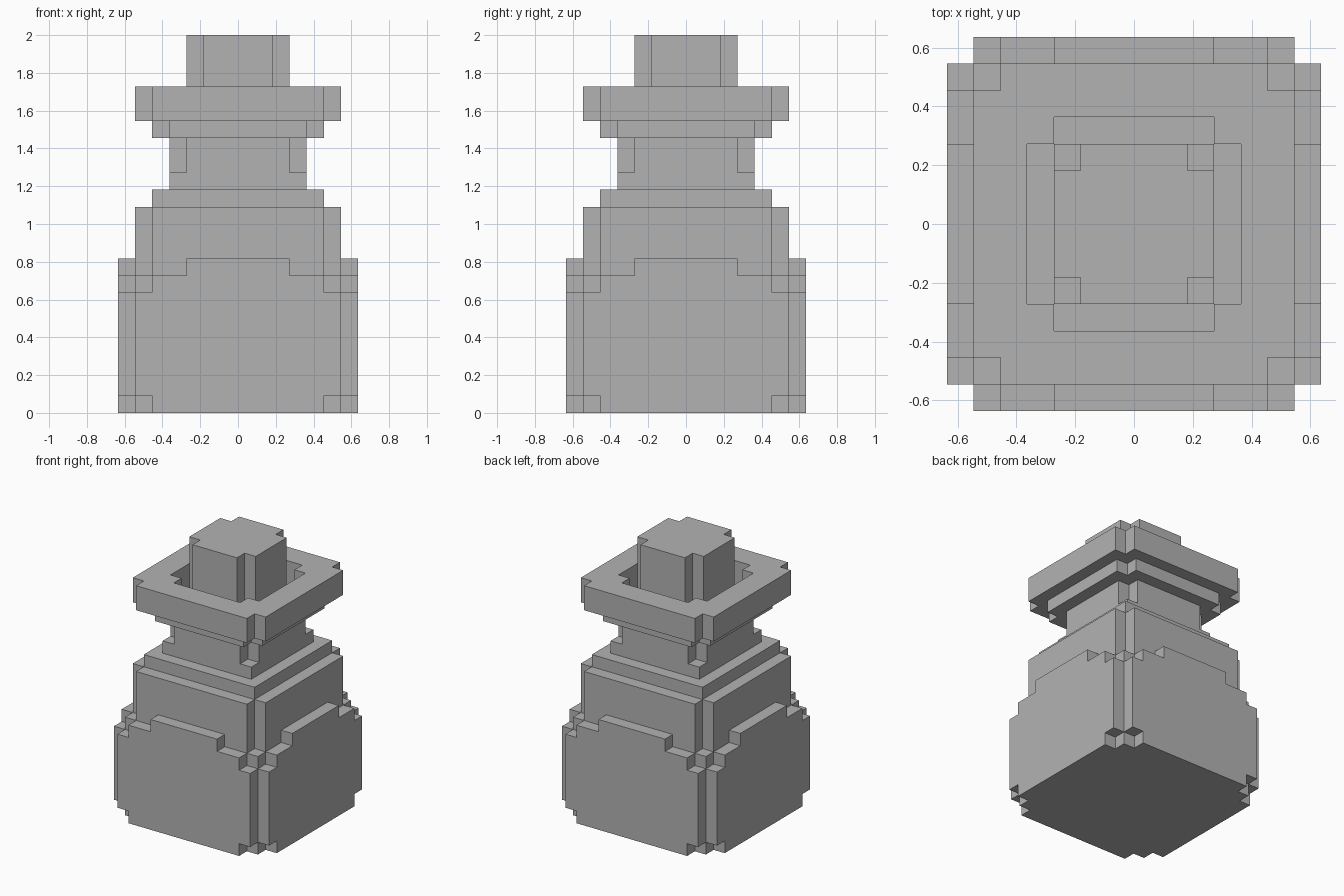
import bpy
import bmesh
from mathutils import Matrix, Vector
from math import pi

U = 2 / 22  # one block

cube = bpy.data.objects.get("Cube")
if cube:
    bpy.data.objects.remove(cube, do_unlink=True)

grey = bpy.data.materials.new("stone grey")
grey.use_nodes = True
grey.diffuse_color = (0.45, 0.45, 0.45, 1)
grey.node_tree.nodes["Principled BSDF"].inputs["Base Color"].default_value = grey.diffuse_color


def outline(half, notch):
    """Square outline in blocks, with square corners cut out when notch > 0."""
    a, b = half, half - notch
    corner = [(a, b), (b, b), (b, a)] if notch else [(a, a)]
    points = []
    for _ in range(4):
        points += corner
        corner = [(-y, x) for x, y in corner]
    return points


def finish(name, bm):
    bmesh.ops.recalc_face_normals(bm, faces=bm.faces)
    bmesh.ops.scale(bm, vec=Vector((U, U, U)), verts=bm.verts)
    mesh = bpy.data.meshes.new(name)
    bm.to_mesh(mesh)
    bm.free()
    mesh.materials.append(grey)
    obj = bpy.data.objects.new(name, mesh)
    bpy.context.collection.objects.link(obj)
    return obj


def prism(name, shape, low, high, hole=None):
    """Upright prism, optionally with a matching hole through it."""
    bm = bmesh.new()

    def loop(points, z):
        return [bm.verts.new((x, y, z)) for x, y in points]

    def band(first, second):
        for i in range(len(first)):
            j = (i + 1) % len(first)
            bm.faces.new((first[i], first[j], second[j], second[i]))

    bottom, top = loop(shape, low), loop(shape, high)
    band(bottom, top)
    if hole:
        inner_bottom, inner_top = loop(hole, low), loop(hole, high)
        band(inner_bottom, inner_top)
        band(bottom, inner_bottom)
        band(top, inner_top)
    else:
        bm.faces.new(bottom)
        bm.faces.new(top)
    return finish(name, bm)


def side_plate(name, angle):
    """Stepped panel, one block thick, on one side of the body."""
    half = [(5, 0), (5, 1), (6, 1), (6, 7), (5, 7), (5, 8), (3, 8), (3, 9)]
    points = half + [(-x, z) for x, z in reversed(half)]
    bm = bmesh.new()
    face = bm.faces.new([bm.verts.new((x, -7, z)) for x, z in points])
    extruded = bmesh.ops.extrude_face_region(bm, geom=[face], use_keep_orig=True)
    moved = [v for v in extruded["geom"] if isinstance(v, bmesh.types.BMVert)]
    bmesh.ops.translate(bm, vec=(0, 1, 0), verts=moved)
    bmesh.ops.rotate(bm, cent=(0, 0, 0), matrix=Matrix.Rotation(angle, 3, "Z"), verts=bm.verts)
    return finish(name, bm)


# Body with a stepped panel on each side
prism("lower_body", outline(6, 0), 0, 8)
for i, side in enumerate(("front", "left", "back", "right")):
    side_plate(side + "_plate", i * pi / 2)
prism("upper_body", outline(6, 1), 8, 12)
prism("shoulder", outline(5, 0), 12, 13)

# Neck
prism("neck_base", outline(4, 0), 13, 14)
prism("neck", outline(4, 1), 14, 16)

# Open rim around the stopper
mouth = outline(4, 1)
prism("lower_rim", outline(5, 1), 16, 17, mouth)
prism("upper_rim", outline(6, 1), 17, 19, mouth)

# Stopper
prism("stopper_base", outline(3, 0), 16, 17)
prism("stopper", outline(3, 1), 17, 22)
